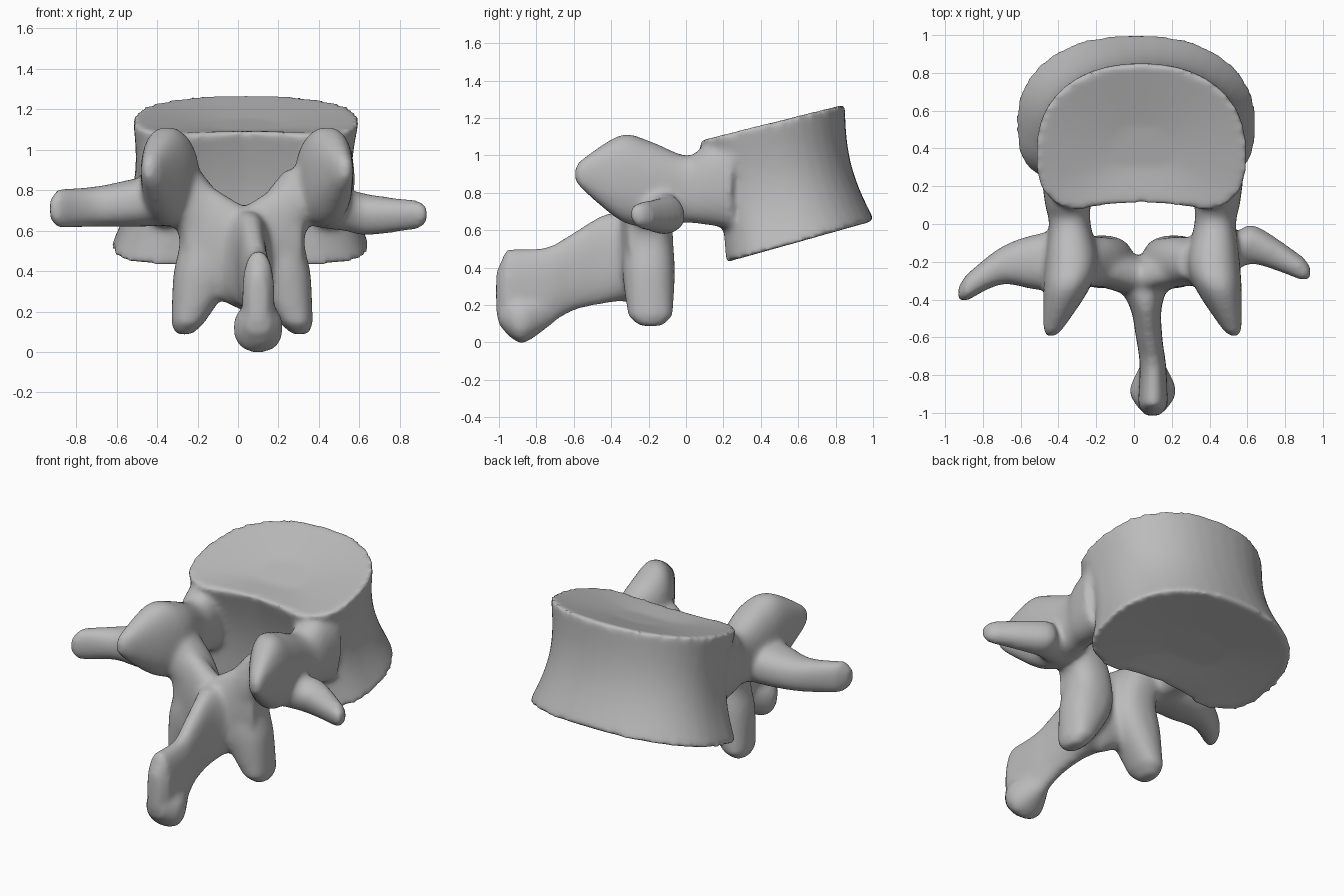
import bpy, bmesh, math
from mathutils import Vector

if "Cube" in bpy.data.objects:
    bpy.data.objects.remove(bpy.data.objects["Cube"])

bone = bpy.data.materials.new("bone_grey")
bone.use_nodes = True
colour = (0.5, 0.5, 0.5, 1)
bone.diffuse_color = colour
bone.node_tree.nodes["Principled BSDF"].inputs["Base Color"].default_value = colour

SIDES = 40
X, Y, Z = Vector((1, 0, 0)), Vector((0, 1, 0)), Vector((0, 0, 1))
bm = bmesh.new()


def power(value, exponent):
    return math.copysign(abs(value) ** exponent, value)


def around():
    """Cosine and sine of each step around a ring."""
    for i in range(SIDES):
        angle = math.tau * i / SIDES
        yield math.cos(angle), math.sin(angle)


def skin(rings):
    """Bridge rings of points into a closed solid."""
    loops = [[bm.verts.new(point) for point in ring] for ring in rings]
    for lower, upper in zip(loops, loops[1:]):
        for i in range(SIDES):
            j = (i + 1) % SIDES
            bm.faces.new((lower[i], lower[j], upper[j], upper[i]))
    bm.faces.new(loops[0][::-1])
    bm.faces.new(loops[-1])


def at(x, y, z, wide, tall):
    """One cross-section: its centre and its half sizes."""
    return Vector((x, y, z, wide, tall))


def spline(rows, steps=6):
    """Smooth curve through the cross-sections."""
    padded = [rows[0], *rows, rows[-1]]
    for a, b, c, d in zip(padded, padded[1:], padded[2:], padded[3:]):
        for step in range(steps):
            t = step / steps
            yield (b + (c - a) * t / 2 + (a * 2 - b * 5 + c * 4 - d) * t ** 2 / 2
                   + (b * 3 - a - c * 3 + d) * t ** 3 / 2)
    yield rows[-1]


def loft(u, v, *sections, mirror=None):
    """Tube through the sections with a rounded tip, optionally mirrored in x."""
    rows = list(spline(sections))
    last = rows[-1]
    heading = (Vector(last[:3]) - Vector(rows[-2][:3])).normalized()
    reach = min(last[3], last[4]) * 0.7
    rows.append(at(*(Vector(last[:3]) + heading * reach), last[3] / 2, last[4] / 2))
    rings = [[Vector(row[:3]) + u * row[3] * power(c, 0.85) + v * row[4] * power(s, 0.85)
              for c, s in around()] for row in rows]
    skin(rings)
    if mirror is not None:
        skin([[(2 * mirror - p.x, p.y, p.z) for p in ring] for ring in rings])


def body_ring(height, scale, lift):
    """Horizontal slice of the body, from its base (0) to its top (1)."""
    def mix(low, high):
        return low + (high - low) * height
    half, front, back = mix(0.64, 0.56), mix(0.46, 0.47), mix(0.36, 0.34)
    ring = []
    for c, s in around():
        rounding = 2 / (2.2 if s > 0 else 3.3)
        x = half * scale * power(c, rounding)
        y = (front if s > 0 else back) * scale * power(s, rounding)
        if s < 0:   # shallow hollow along the canal side
            y += 0.07 * scale * max(0, 1 - (x / 0.35) ** 2)
        ring.append((x + mix(0.01, 0.04), y + mix(0.55, 0.38),
                     mix(0.52, 1.16) + lift + mix(0.28, 0.25) * y))
    return ring


# Body: tilted, waisted drum with dished ends
DISH, LEVELS = (0.3, 0.6, 0.9), 10
rings = [body_ring(0, s, 0.04 * (1 - s)) for s in DISH]
for level in range(LEVELS + 1):
    t = level / LEVELS
    rings.append(body_ring(t, 1 - 0.1 * math.sin(math.pi * t), 0))
rings += [body_ring(1, s, -0.06 * (1 - s)) for s in reversed(DISH)]
skin(rings)

# Pedicles flaring from the body and running back into the upper joint processes
loft(X, Z,
     at(-0.36, 0.25, 0.86, wide=0.13, tall=0.25),
     at(-0.35, 0.1, 0.84, wide=0.12, tall=0.21),
     at(-0.34, 0, 0.82, wide=0.11, tall=0.18),
     at(-0.33, -0.2, 0.85, wide=0.14, tall=0.23),
     at(-0.36, -0.35, 0.88, wide=0.12, tall=0.23),
     at(-0.43, -0.56, 0.9, wide=0.05, tall=0.08), mirror=0.045)

# Lamina halves ending in the lower joint processes
loft(X, Y,
     at(-0.28, -0.2, 0.9, wide=0.09, tall=0.09),
     at(-0.22, -0.2, 0.74, wide=0.15, tall=0.13),
     at(-0.15, -0.2, 0.57, wide=0.14, tall=0.13),
     at(-0.17, -0.2, 0.38, wide=0.15, tall=0.14),
     at(-0.25, -0.19, 0.14, wide=0.08, tall=0.12), mirror=0.02)

# Lamina bridge behind the canal, rising into the joint processes on each side
side = at(-0.26, -0.22, 0.62, wide=0.09, tall=0.28)
middle = at(0.03, -0.28, 0.46, wide=0.11, tall=0.26)
loft(Y, Z, side, middle, mirror=middle.x)

# Spinous process flaring from the lamina
loft(X, Z,
     at(0.03, -0.22, 0.46, wide=0.2, tall=0.22),
     at(0.06, -0.42, 0.45, wide=0.09, tall=0.24),
     at(0.08, -0.6, 0.38, wide=0.07, tall=0.21),
     at(0.1, -0.75, 0.3, wide=0.07, tall=0.21),
     at(0.1, -0.96, 0.27, wide=0.08, tall=0.23))

# Thick lower knob on the spinous process
loft(X, Z,
     at(0.1, -0.7, 0.18, wide=0.04, tall=0.07),
     at(0.1, -0.86, 0.12, wide=0.12, tall=0.12),
     at(0.1, -0.93, 0.13, wide=0.11, tall=0.11))

# Right transverse process
loft(Y, Z,
     at(-0.3, -0.18, 0.76, wide=0.15, tall=0.13),
     at(-0.5, -0.2, 0.74, wide=0.15, tall=0.12),
     at(-0.7, -0.22, 0.72, wide=0.1, tall=0.1),
     at(-0.89, -0.34, 0.71, wide=0.07, tall=0.1))

# Left transverse process, its front edge tipped upward
tipped = (Y + Z * 0.4).normalized()
loft(tipped, X.cross(tipped),
     at(0.38, -0.18, 0.77, wide=0.14, tall=0.15),
     at(0.53, -0.15, 0.71, wide=0.1, tall=0.11),
     at(0.64, -0.11, 0.68, wide=0.1, tall=0.1),
     at(0.9, -0.24, 0.68, wide=0.06, tall=0.07))

# Fuse everything into one smooth bone
bmesh.ops.recalc_face_normals(bm, faces=bm.faces)
mesh = bpy.data.meshes.new("vertebra")
bm.to_mesh(mesh)
bm.free()
mesh.materials.append(bone)
vertebra = bpy.data.objects.new("vertebra", mesh)
bpy.context.collection.objects.link(vertebra)
fuse = vertebra.modifiers.new("fuse", "REMESH")
fuse.mode = "VOXEL"
fuse.voxel_size = 0.016
fuse.use_smooth_shade = True
soften = vertebra.modifiers.new("soften", "SMOOTH")
soften.factor = 0.5
soften.iterations = 16

# Rest the finished bone on the ground
shape = vertebra.evaluated_get(bpy.context.evaluated_depsgraph_get()).data
vertebra.location.z = -min(v.co.z for v in shape.vertices)
